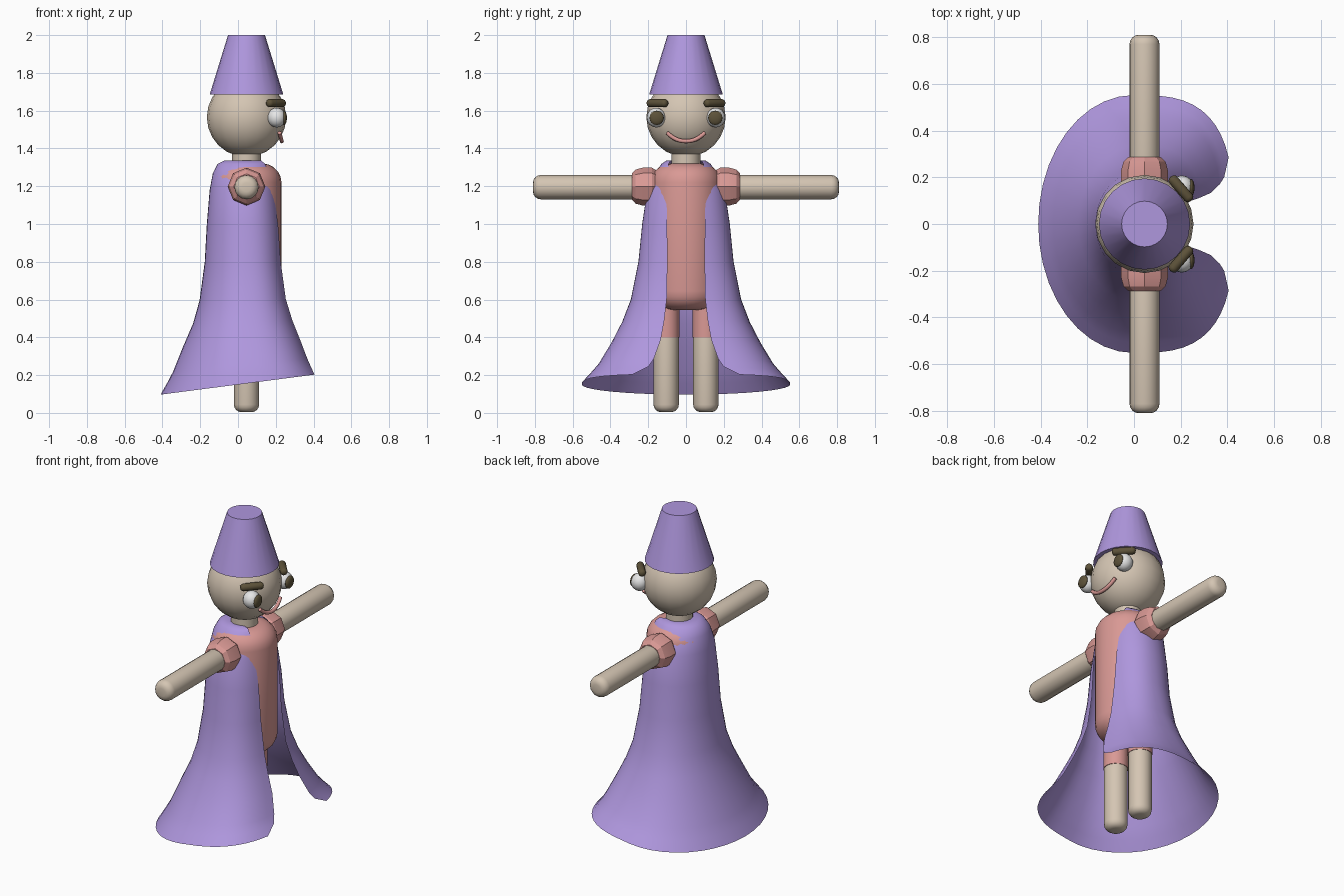
import bpy, bmesh, math
from mathutils import Vector, Matrix

if "Cube" in bpy.data.objects:
    bpy.data.objects.remove(bpy.data.objects["Cube"])

CX = 0.045  # body axis; the figure faces +x


def material(name, rgb):
    m = bpy.data.materials.new(name)
    m.diffuse_color = (*rgb, 1)
    m.use_nodes = True
    m.node_tree.nodes["Principled BSDF"].inputs["Base Color"].default_value = m.diffuse_color
    return m


SKIN = material("skin", (0.66, 0.56, 0.45))
PURPLE = material("purple cloth", (0.43, 0.31, 0.73))
PINK = material("pink cloth", (0.70, 0.32, 0.30))
BROWN = material("dark brown", (0.11, 0.085, 0.042))
WHITE = material("eye white", (0.82, 0.82, 0.82))


def finish(name, bm, mat, angle=40):
    mesh = bpy.data.meshes.new(name)
    bm.to_mesh(mesh)
    bm.free()
    ob = bpy.data.objects.new(name, mesh)
    bpy.context.collection.objects.link(ob)
    mesh.materials.append(mat)
    bpy.ops.object.select_all(action='DESELECT')
    ob.select_set(True)
    bpy.context.view_layer.objects.active = ob
    bpy.ops.object.shade_smooth_by_angle(angle=math.radians(angle))
    return ob


def lathe(name, profile, mat, origin, axis=(0, 0, 1), sides=20, angle=40):
    """Closed solid of revolution from (radius, height) points, rising along axis."""
    bm = bmesh.new()
    rings = [[bm.verts.new((r * math.cos(2 * math.pi * i / sides),
                            r * math.sin(2 * math.pi * i / sides), h))
              for i in range(sides)] for r, h in profile]
    for a, b in zip(rings, rings[1:]):
        for i in range(sides):
            j = (i + 1) % sides
            bm.faces.new((a[i], a[j], b[j], b[i]))
    bm.faces.new(rings[0][::-1])
    bm.faces.new(rings[-1])
    turn = Vector((0, 0, 1)).rotation_difference(Vector(axis)).to_matrix().to_4x4()
    bm.transform(Matrix.Translation(origin) @ turn)
    return finish(name, bm, mat, angle)


def rounded(r, length, bevel, steps=4):
    """Profile of a rod with rounded ends."""
    arc = [(r - bevel + bevel * math.sin(t), bevel - bevel * math.cos(t))
           for t in (math.pi / 2 * i / steps for i in range(steps + 1))]
    return arc + [(a, length - h) for a, h in reversed(arc)]


def ball(name, mat, center, size, u=20, v=12):
    bm = bmesh.new()
    bmesh.ops.create_uvsphere(bm, u_segments=u, v_segments=v, radius=1)
    bm.transform(Matrix.Translation(center) @ Matrix.Diagonal((*size, 1)))
    return finish(name, bm, mat, 60)


# Head, neck, hat and torso
ball("head", SKIN, (CX, 0, 1.565), (0.21, 0.21, 0.21))
lathe("neck", [(0.076, 0), (0.076, 0.14)], SKIN, (CX, 0, 1.27))
lathe("hat", [(0.195, 0), (0.098, 0.315)], PURPLE, (CX, 0, 1.685), sides=24)
lathe("torso", rounded(0.185, 0.775, 0.1, 5), PINK, (CX, 0, 0.545), sides=24)

# Limbs and facial features, repeated on both sides
for s, side in ((-1, "right"), (1, "left")):
    lathe(side + "_leg", rounded(0.067, 0.56, 0.04), SKIN, (CX, s * 0.105, 0.004), sides=16)
    lathe(side + "_trouser_leg", [(0.070, 0), (0.070, 0.24)], PINK,
          (CX, s * 0.105, 0.4), sides=16)
    lathe(side + "_arm", rounded(0.064, 0.66, 0.04), SKIN,
          (CX, s * 0.15, 1.195), (0, s, 0), sides=16)
    lathe(side + "_sleeve", [(0.075, 0), (0.1, 0.04), (0.1, 0.09), (0.09, 0.127), (0.068, 0.147)],
          PINK, (CX, s * 0.14, 1.198), (0, s, 0), sides=8, angle=30)
    ball(side + "_eye", WHITE, (0.205, s * 0.158, 1.563), (0.05, 0.05, 0.052), 16, 10)
    ball(side + "_pupil", BROWN, (0.244, s * 0.155, 1.562), (0.015, 0.038, 0.038), 16, 8)
    start, end = Vector((0.157, s * 0.202, 1.64)), Vector((0.245, s * 0.1, 1.64))
    lathe(side + "_eyebrow", rounded(0.022, (end - start).length, 0.018, 3), BROWN,
          start, (end - start).normalized(), sides=12)

# Smiling mouth: a short tube along a shallow arc
curve = bpy.data.curves.new("mouth", 'CURVE')
curve.dimensions = '3D'
curve.bevel_depth = 0.011
curve.bevel_resolution = 2
curve.use_fill_caps = True
spline = curve.splines.new('POLY')
spline.points.add(12)
for i, p in enumerate(spline.points):
    t = i / 6 - 1
    p.co = (0.232 - 0.012 * t * t, 0.1 * t, 1.438 + 0.045 * abs(t) ** 2.2, 1)
curve.materials.append(PINK)
mouth = bpy.data.objects.new("mouth", curve)
bpy.context.collection.objects.link(mouth)

# Cape rows: height, tilt, back x, front x, half width, opening half width, front squareness
ROWS = [
    (1.335, 0, -0.030, 0.090, 0.078, 0.068, 2.0),
    (1.335, 0, -0.075, 0.125, 0.105, 0.082, 2.0),
    (1.318, 0, -0.108, 0.143, 0.130, 0.092, 2.0),
    (1.27, 0, -0.133, 0.165, 0.165, 0.098, 2.1),
    (1.18, 0, -0.150, 0.187, 0.205, 0.104, 2.2),
    (1.00, 0, -0.165, 0.212, 0.232, 0.100, 2.3),
    (0.80, 0, -0.176, 0.226, 0.252, 0.098, 2.4),
    (0.60, 0.01, -0.203, 0.253, 0.292, 0.102, 2.6),
    (0.48, 0.03, -0.238, 0.288, 0.338, 0.115, 2.7),
    (0.37, 0.06, -0.290, 0.328, 0.395, 0.133, 2.8),
    (0.25, 0.10, -0.345, 0.367, 0.465, 0.170, 3.0),
    (0.20, 0.115, -0.376, 0.386, 0.507, 0.200, 3.0),
    (0.15, 0.13, -0.410, 0.405, 0.552, 0.285, 3.0),
]


def cape_row(z, tilt, xb, xf, half, gap, n, front=10, back=10):
    """Points of one cape row, from one front edge round the back to the other."""
    cx = 0.04 * min(1, max(0, (z - 0.15) / 0.5))
    reach = (xf - cx) / (1 - (gap / half) ** n) ** (1 / n)
    first = math.asin((gap / half) ** (n / 2))
    pts = []
    for i in range(front):
        a = first + (math.pi / 2 - first) * i / front
        pts.append((cx + reach * math.cos(a) ** (2 / n), half * math.sin(a) ** (2 / n)))
    for i in range(back + 1):
        a = math.pi / 2 * i / back
        pts.append((cx + (xb - cx) * math.sin(a), half * math.cos(a)))
    pts += [(x, -y) for x, y in reversed(pts[:-1])]
    return [(x, y, z + tilt * x) for x, y in pts]


bm = bmesh.new()
grid = [[bm.verts.new(p) for p in cape_row(*row)] for row in ROWS]
for a, b in zip(grid, grid[1:]):
    for i in range(len(a) - 1):
        bm.faces.new((a[i], b[i], b[i + 1], a[i + 1]))
finish("cape", bm, PURPLE, 80)
